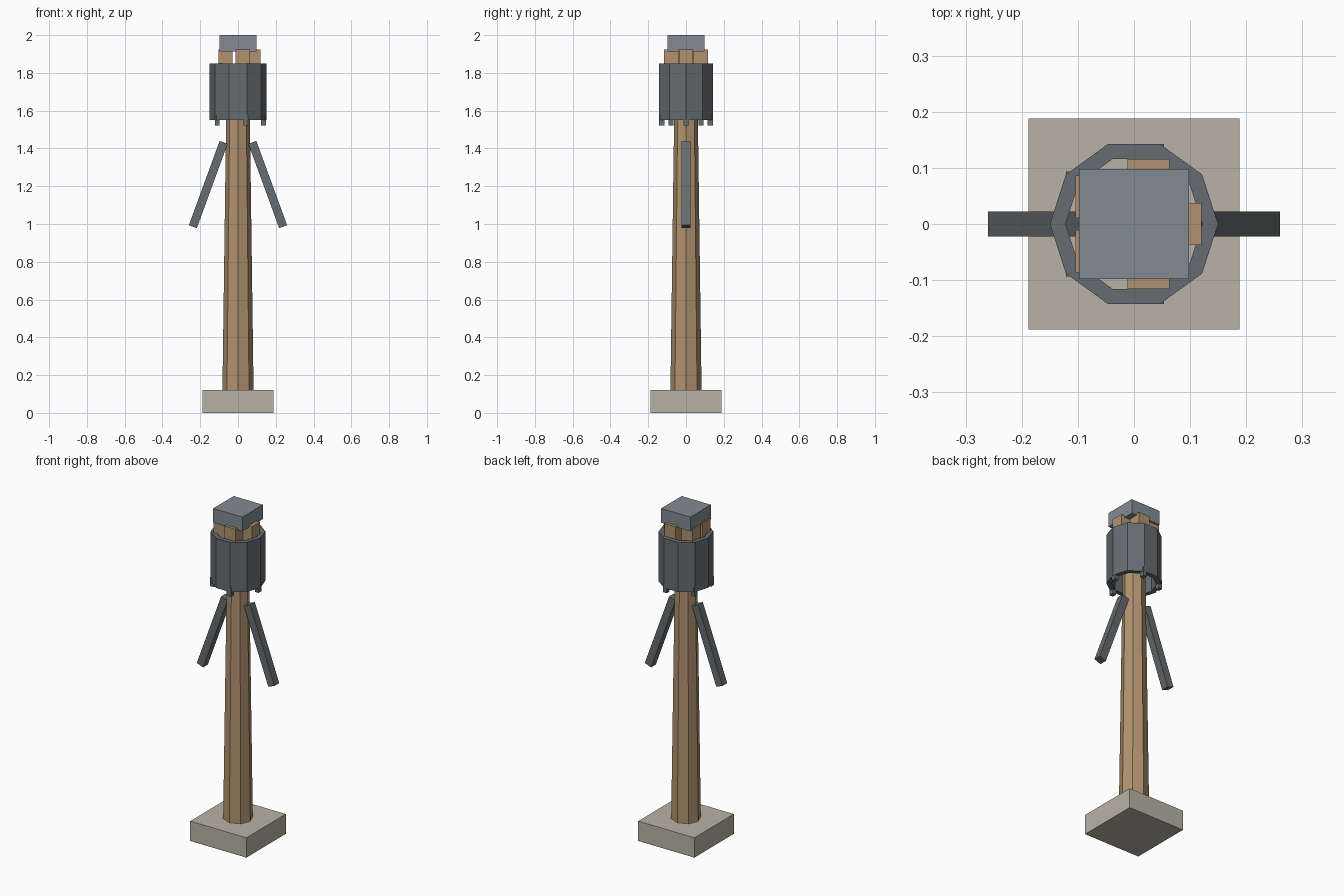
import bpy, bmesh, math
from mathutils import Matrix, Vector

if "Cube" in bpy.data.objects:
    bpy.data.objects.remove(bpy.data.objects["Cube"])


def material(name, rgb):
    m = bpy.data.materials.new(name)
    m.diffuse_color = (*rgb, 1)
    m.use_nodes = True
    m.node_tree.nodes["Principled BSDF"].inputs["Base Color"].default_value = m.diffuse_color
    return m


STONE = material("stone", (0.48, 0.45, 0.38))
WOOD = material("wood", (0.44, 0.29, 0.16))
IRON = material("iron", (0.13, 0.15, 0.16))
STEEL = material("steel", (0.22, 0.26, 0.29))


def finish(name, bm, mat):
    bmesh.ops.recalc_face_normals(bm, faces=bm.faces)
    me = bpy.data.meshes.new(name)
    bm.to_mesh(me)
    bm.free()
    me.materials.append(mat)
    ob = bpy.data.objects.new(name, me)
    bpy.context.collection.objects.link(ob)
    return ob


def box(name, centre, size, mat, tilt=0):
    bm = bmesh.new()
    bmesh.ops.create_cube(bm, size=1, matrix=Matrix.Diagonal((*size, 1)))
    ob = finish(name, bm, mat)
    ob.location = centre
    ob.rotation_euler.y = tilt
    return ob


def lathe(name, profile, sides, mat):
    """Closed faceted solid: (radius, z) loop swept round the z axis."""
    bm = bmesh.new()
    rings = []
    for i in range(sides):
        a = 2 * math.pi * i / sides
        rings.append([bm.verts.new((r * math.cos(a), r * math.sin(a), z)) for r, z in profile])
    n = len(profile)
    for i in range(sides):
        p, q = rings[i], rings[(i + 1) % sides]
        for j in range(n):
            k = (j + 1) % n
            bm.faces.new((p[j], q[j], q[k], p[k]))
    return finish(name, bm, mat)


# Square plinth
box("base", (0, 0, 0.06), (0.376, 0.376, 0.12), STONE)

# Tapered eight-sided post
bm = bmesh.new()
bmesh.ops.create_cone(bm, cap_ends=True, segments=8, radius1=0.0825, radius2=0.06,
                      depth=1.65, matrix=Matrix.Translation((0, 0, 0.945)))
finish("post", bm, WOOD)

# Open ten-sided collar
lathe("collar", [(0.15, 1.55), (0.15, 1.85), (0.122, 1.85), (0.122, 1.55)], 10, IRON)

# Five wooden blocks and five small studs around the collar
for i in range(5):
    a = math.radians(72 * i)
    d = Vector((math.cos(a), math.sin(a), 0))
    box(f"head_block_{i + 1}", d * 0.0825 + Vector((0, 0, 1.85)), (0.075, 0.075, 0.15), WOOD)
    box(f"collar_stud_{i + 1}", d * 0.135 + Vector((0, 0, 1.55)), (0.024, 0.028, 0.055), IRON)

# Square cap
box("cap", (0, 0, 1.957), (0.196, 0.196, 0.086), STEEL)

# Slanted side braces
for side, s in (("left", -1), ("right", 1)):
    box(f"{side}_brace", (s * 0.1575, 0, 1.209), (0.045, 0.045, 0.475), IRON, tilt=-s * 0.35)
